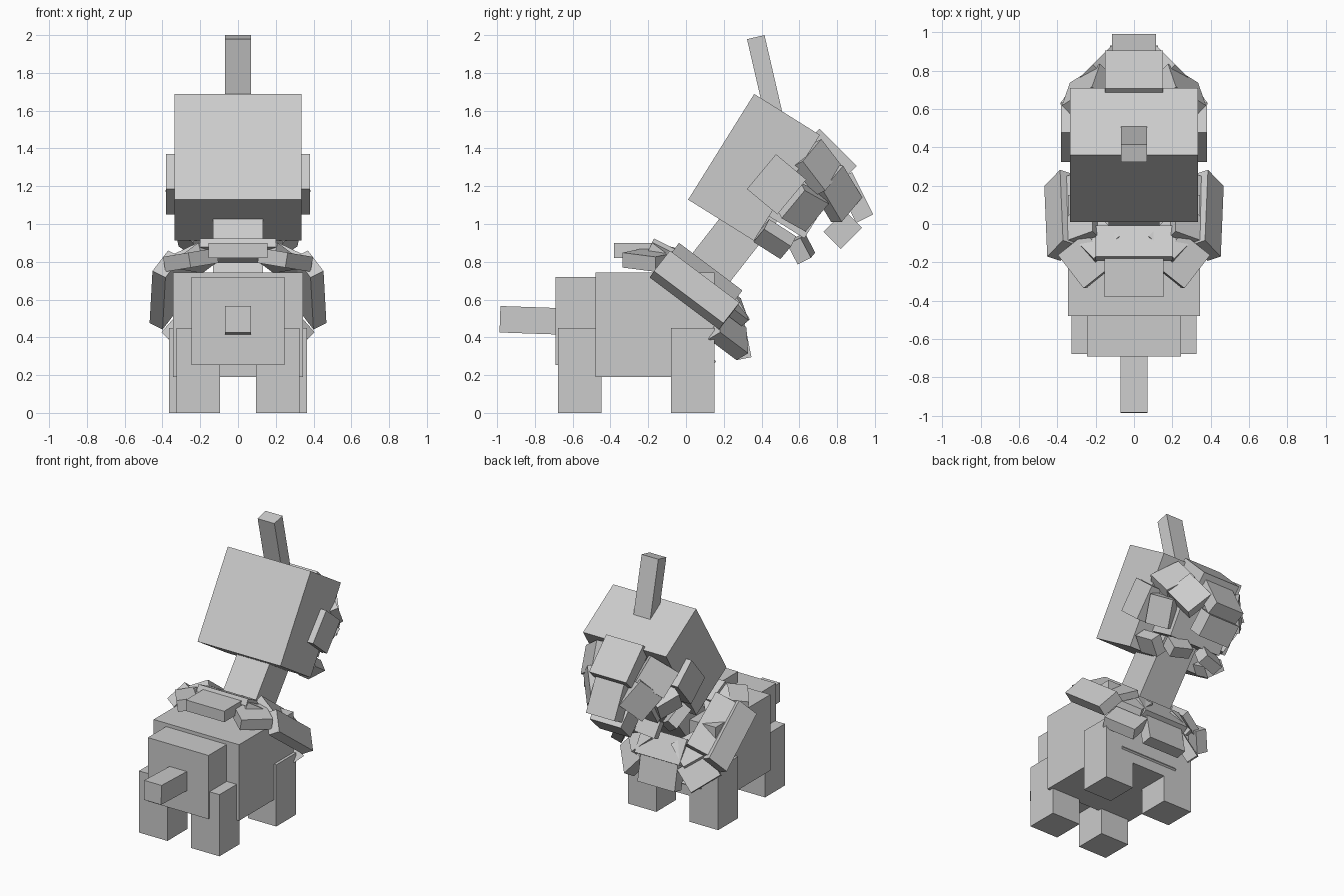
import bpy, bmesh
from math import radians
from mathutils import Vector, Matrix

default_cube = bpy.data.objects.get("Cube")
if default_cube:
    bpy.data.objects.remove(default_cube)

grey = bpy.data.materials.new("light_grey")
grey.use_nodes = True
grey.diffuse_color = (.6, .6, .6, 1)
shader = grey.node_tree.nodes["Principled BSDF"]
shader.inputs["Base Color"].default_value = grey.diffuse_color

HEAD_TILT = -32
head_down = Vector((0, 6, -5))
collar_down = Vector((0, -3, -4))


def block(name, centre, size, rotation=Matrix()):
    """Flat-shaded box with the given rotation matrix."""
    mesh = bpy.data.meshes.new(name)
    bm = bmesh.new()
    placement = Matrix.Translation(centre) @ rotation @ Matrix.Diagonal((*size, 1))
    bmesh.ops.create_cube(bm, size=1, matrix=placement)
    bm.to_mesh(mesh)
    bm.free()
    mesh.materials.append(grey)
    part = bpy.data.objects.new(name, mesh)
    bpy.context.collection.objects.link(part)


def tilted(name, centre, size, degrees):
    """Box turned about the x axis."""
    block(name, centre, size, Matrix.Rotation(radians(degrees), 4, 'X'))


def plate(name, centre, normal, width, length, down, thickness=.08):
    """Slab facing normal, its length running down; side plates are mirrored."""
    x, y, z = centre
    sides = {"left_": 1, "right_": -1} if x else {"": 1}
    for prefix, side in sides.items():
        flip = Vector((side, 1, 1))
        facing = (Vector(normal) * flip).normalized()
        along = down * flip
        along = (along - facing * along.dot(facing)).normalized()
        axes = Matrix((along.cross(facing), along, facing)).transposed()
        block(prefix + name, (side * x, y, z), (width, length, thickness), axes.to_4x4())


def face_plate(name, centre, normal, width, length, **options):
    plate(name + "_plate", centre, normal, width, length, down=head_down, **options)


def collar_plate(name, centre, normal, width, length, down=collar_down, **options):
    plate(name + "_collar", centre, normal, width, length, down=down, **options)


# Body, hips and tail
block("body", centre=(0, -.165, .467), size=(.69, .63, .555))
block("hips", centre=(0, -.56, .487), size=(.49, .26, .465))
tilted("tail", centre=(0, -.82, .49), size=(.14, .33, .14), degrees=-2)
tilted("chest_ridge", centre=(0, .14, .28), size=(.46, .04, .02), degrees=-50)

# Legs
for side, label in ((1, "left"), (-1, "right")):
    leg_size = (.23, .23, .45)
    block("front_leg_" + label, centre=(side * .25, .035, leg_size[2] / 2), size=leg_size)
    block("rear_leg_" + label, centre=(side * .21, -.563, leg_size[2] / 2), size=leg_size)

# Neck, head and horn
tilted("neck", centre=(0, .22, .88), size=(.265, .25, .62), degrees=-38)
tilted("head", centre=(0, .36, 1.3), size=(.67, .41, .66), degrees=HEAD_TILT)
tilted("horn", centre=(0, .42, 1.77), size=(.135, .095, .45), degrees=13)

# Muzzle core and the plates that cover it
tilted("muzzle_core", centre=(0, .62, 1.14), size=(.42, .24, .36), degrees=HEAD_TILT)
face_plate("brow", (0, .77, 1.37), normal=(0, 1, 1), width=.3, length=.28, thickness=.1)
face_plate("nose", (0, .89, 1.14), normal=(0, 2, 1), width=.23, length=.25, thickness=.1)
face_plate("chin", (0, .83, .97), normal=(0, 1, -1), width=.25, length=.16, thickness=.13)
face_plate("cheek", (.34, .48, 1.21), normal=(1, 0, 0), width=.24, length=.21)
face_plate("upper_face", (.25, .7, 1.3), normal=(2, 2, 1), width=.22, length=.2)
face_plate("front_face", (.19, .8, 1.16), normal=(1, 1, 0), width=.2, length=.22)
face_plate("lower_face", (.28, .62, 1.09), normal=(3, 1, -2), width=.2, length=.17)
face_plate("jaw", (.25, .47, .92), normal=(2, -1, -2), width=.13, length=.17)
face_plate("lower_lip", (.13, .61, .87), normal=(1, 4, 2), width=.15, length=.12)

# Inner ring of the collar
inner = {"length": .18, "thickness": .05}
collar_plate("inner_back", (0, -.1, .86), normal=(0, 1, 2), width=.4, **inner)
collar_plate("inner_back_corner", (.2, -.07, .82), normal=(1, 2, 4), width=.2, **inner)
collar_plate("inner_side", (.28, .09, .72), normal=(3, 3, 4), width=.42, **inner)
collar_plate("inner_front_corner", (.2, .23, .58), normal=(2, 5, 4), width=.2, **inner)
collar_plate("inner_front", (0, .27, .56), normal=(0, 5, 3), width=.36, **inner)

# Outer, drooping ring of the collar
corner_out = Vector((5, -4, -1))
collar_plate("back", (0, -.27, .86), normal=(0, 0, 1), width=.31, length=.22)
collar_plate("back_corner", (.25, -.19, .81), normal=(1, 0, 6), width=.22, length=.19,
             down=corner_out)
collar_plate("side", (.385, .045, .65), normal=(6, 2, 3), width=.46, length=.16)
collar_plate("front_corner", (.26, .22, .42), normal=(3, 5, 3), width=.23, length=.18)
collar_plate("front", (0, .285, .4), normal=(0, 5, 1), width=.3, length=.23)
